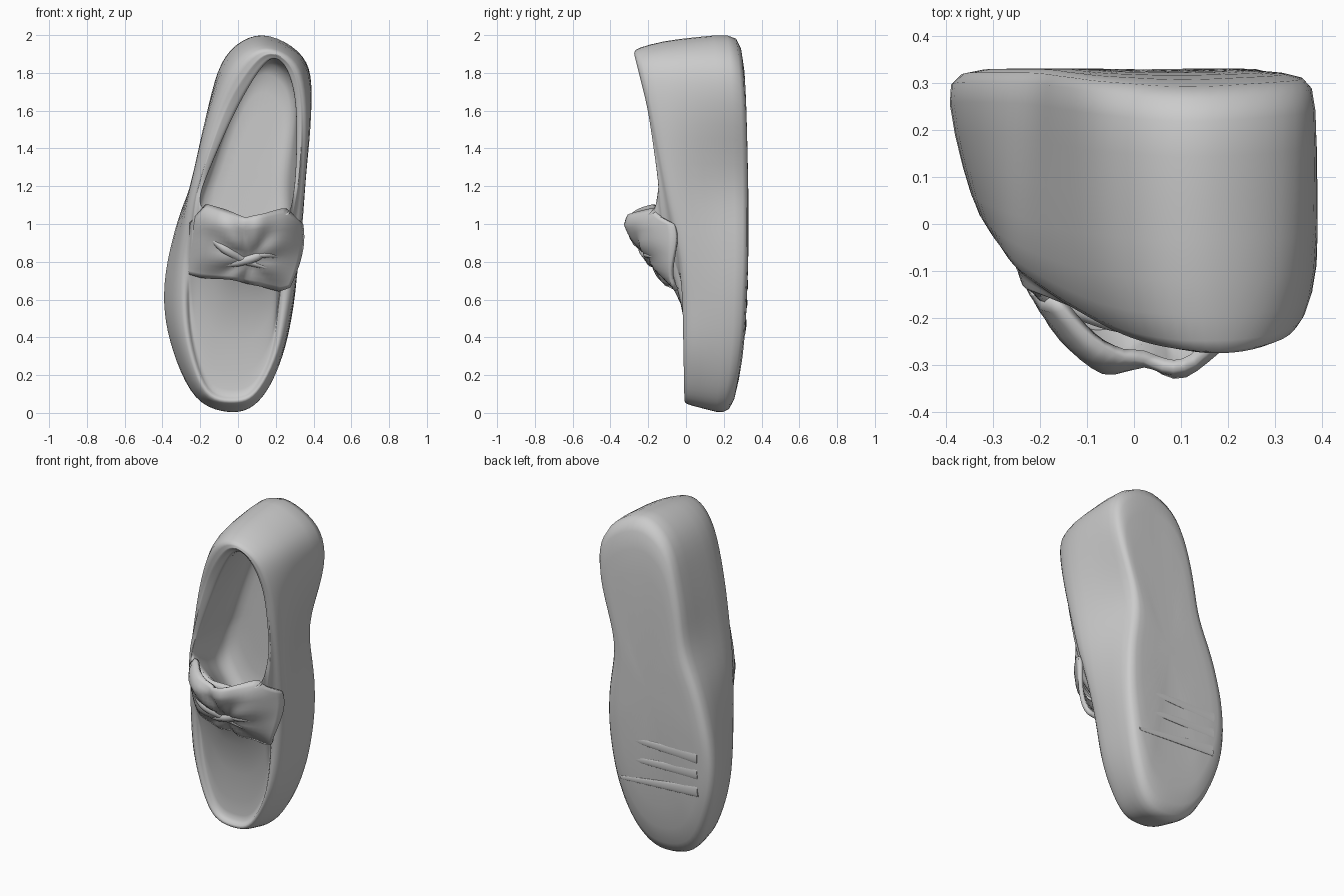
import bpy, math
from mathutils import Vector

if "Cube" in bpy.data.objects:
    bpy.data.objects.remove(bpy.data.objects["Cube"])


def interp(table, t):
    """Linear lookup in a short list of (key, value) pairs."""
    if t <= table[0][0]:
        return table[0][1]
    for (a, va), (b, vb) in zip(table, table[1:]):
        if t <= b:
            return va + (vb - va) * (t - a) / (b - a)
    return table[-1][1]


def mix(p, q, t):
    return [(a[0] + (b[0] - a[0]) * t, a[1] + (b[1] - a[1]) * t) for a, b in zip(p, q)]


def scaled(p, s, cx, cz):
    return [(cx + (x - cx) * s, cz + (z - cz) * s) for x, z in p]


def smooth_loop(pts, n=3):
    """Closed Catmull-Rom loop through the outline points."""
    out, m = [], len(pts)
    for i in range(m):
        a, b, c, d = (Vector(pts[(i + k) % m]) for k in (-1, 0, 1, 2))
        for j in range(n):
            t = j / n
            out.append(0.5 * (2 * b + (c - a) * t + (2 * a - 5 * b + 4 * c - d) * t * t
                              + (3 * b - a - 3 * c + d) * t ** 3))
    return out


def make_object(name, verts, faces, levels=0):
    me = bpy.data.meshes.new(name)
    me.from_pydata(verts, [], faces)
    me.polygons.foreach_set("use_smooth", [True] * len(me.polygons))
    ob = bpy.data.objects.new(name, me)
    bpy.context.collection.objects.link(ob)
    if levels:
        ob.modifiers.new("smooth", "SUBSURF").levels = levels
        ob.modifiers["smooth"].render_levels = levels
    return ob


# Outlines (x, z): toe, up the right side, heel, down the left side
sole = [(-.02, -.01), (.13, .07), (.24, .3), (.305, .62), (.31, .92), (.275, 1.25), (.385, 1.65), (.35, 1.89),
        (.13, 2.015), (-.07, 1.9), (-.165, 1.6), (-.215, 1.3), (-.325, 1.02), (-.4, .68), (-.37, .38), (-.23, .07)]
shoulder = [(-.02, .035), (.11, .09), (.235, .32), (.295, .62), (.34, .92), (.37, 1.25), (.395, 1.65), (.34, 1.88),
            (.13, 1.975), (-.05, 1.87), (-.16, 1.6), (-.24, 1.28), (-.29, 1.02), (-.33, .68), (-.31, .38), (-.2, .09)]
crest = [(-.02, .05), (.1, .1), (.21, .32), (.265, .6), (.315, .92), (.35, 1.25), (.365, 1.62), (.31, 1.85),
         (.15, 1.93), (0, 1.85), (-.12, 1.6), (-.215, 1.25), (-.265, 1.02), (-.295, .68), (-.275, .38), (-.175, .1)]
seam = [(-.02, .085), (.085, .13), (.18, .32), (.22, .62), (.27, .94), (.325, 1.25), (.335, 1.62), (.285, 1.83),
        (.17, 1.905), (.06, 1.82), (-.07, 1.6), (-.205, 1.22), (-.24, 1.0), (-.26, .68), (-.24, .38), (-.155, .13)]
mouth = [(.05, 1.04), (.12, 1.04), (.2, 1.05), (.26, 1.07), (.285, 1.12), (.305, 1.3), (.305, 1.62), (.265, 1.8),
         (.2, 1.875), (.12, 1.82), (-.02, 1.58), (-.165, 1.25), (-.195, 1.15), (-.18, 1.09), (-.1, 1.06), (-.02, 1.04)]

# Depth (y) of each ring as a function of z
sole_y = [(0, .25), (.2, .29), (.4, .315), (.8, .33), (1.2, .33), (1.7, .318), (1.93, .305), (2, .29)]
low_y = [(z, y - .05) for z, y in sole_y]
mid_y = [(0, .12), (1, .1), (2, .05)]
shoulder_y = [(.05, .04), (.6, .02), (1, -.03), (1.3, -.07), (1.95, -.12)]
crest_y = [(.05, -.01), (.6, -.02), (.8, -.035), (1.05, -.09), (1.3, -.135), (1.6, -.195), (1.93, -.275)]
seam_y = [(.08, .022), (.6, .012), (.68, -.015), (1, -.13), (1.25, -.15), (1.6, -.2), (1.9, -.275)]
vamp_y = [(.6, .01), (.7, -.03), (.9, -.13), (1.1, -.15), (1.25, -.145), (1.6, -.195), (1.9, -.265)]
instep_y = [(.85, -.2), (1.05, -.16), (1.25, -.14), (1.6, -.19), (1.88, -.26)]
mouth_y = [(1.04, -.25), (1.1, -.17), (1.25, -.135), (1.6, -.18), (1.88, -.25)]
lining_y = [(z, y + .06) for z, y in mouth_y]

# Shoe body: rings lofted from the sole, up the wall, over the vamp, into the mouth
insole = mix(mouth, sole, .4)
rings = [
    (scaled(sole, .35, .02, 1), sole_y), (scaled(sole, .7, .01, 1), sole_y), (scaled(sole, .955, 0, 1), sole_y),
    (sole, low_y), (mix(sole, shoulder, .55), mid_y), (shoulder, shoulder_y), (crest, crest_y),
    (mix(crest, seam, .65), crest_y), (seam, seam_y), (mix(seam, mouth, .06), seam_y),
    (mix(seam, mouth, .55), vamp_y), (mix(seam, mouth, .8), instep_y), (mouth, mouth_y),
    (scaled(mouth, 1.02, .1, 1.4), lining_y), (scaled(insole, .92, .08, 1.35), [(0, .13)]),
    (scaled(insole, .82, .08, 1.35), [(0, .2)]), (scaled(insole, .4, .08, 1.35), [(0, .2)])]
verts, faces = [], []
for outline, depth in rings:
    verts += [(p.x, interp(depth, p.y), p.y) for p in smooth_loop(outline)]
n = len(verts) // len(rings)
for r in range(len(rings) - 1):
    for i in range(n):
        j = (i + 1) % n
        faces.append((r * n + i, (r + 1) * n + i, (r + 1) * n + j, r * n + j))
faces.append(list(range(n)))
faces.append(list(range(len(verts) - 1, len(verts) - n - 1, -1)))
make_object("shoe_body", verts, faces, 1)

# Bow band: pleated dome over the instep, gathered at a knot
ridge = [(.62, -.03), (.7, -.11), (.8, -.2), (.9, -.265), (1, -.31), (1.05, -.29), (1.1, -.21)]
KX, KZ = .06, .82


def band_y(x, z):
    u = (x - .03) / .31
    edge = -.02 - .03 * u
    y = edge + (interp(ridge, z) - edge) * (1 - min(1, abs(u)) ** 2.6)
    r, ang = math.hypot(x - KX, z - KZ), math.atan2(z - KZ, x - KX)
    return y + .016 * math.cos(7 * ang) * min(r / .12, 1) * (1 - abs(u)) + .03 * math.exp(-(r / .08) ** 2)


NU, NV = 28, 16
verts, faces = [], []
for a in range(NU + 1):
    s = a / NU
    bottom = interp([(0, .74), (.15, .72), (.45, .71), (.9, .65), (1, .67)], s)
    top = interp([(0, 1.0), (.15, 1.1), (.5, 1.03), (.85, 1.08), (1, 1.0)], s)
    for b in range(NV + 1):
        v = b / NV
        left, right = -.27 + .02 * v, .275 + .065 * math.sin(v * 2)
        x, z = left + (right - left) * s, bottom + (top - bottom) * v
        verts.append((x, band_y(x, z), z))
for a in range(NU):
    for b in range(NV):
        k = a * (NV + 1) + b
        faces.append((k, k + NV + 1, k + NV + 2, k + 1))
band = make_object("bow_band", verts, faces)
thick = band.modifiers.new("thickness", "SOLIDIFY")
thick.thickness, thick.offset = .025, 0


# Bow folds: soft tapered ridges crossing at the knot
def fold(name, pts, radius):
    cu = bpy.data.curves.new(name, "CURVE")
    cu.dimensions, cu.bevel_depth, cu.bevel_resolution = "3D", radius, 3
    sp = cu.splines.new("BEZIER")
    sp.bezier_points.add(len(pts) - 1)
    for i, (bp, (x, z)) in enumerate(zip(sp.bezier_points, pts)):
        bp.co = (x, band_y(x, z) - .004, z)
        bp.handle_left_type = bp.handle_right_type = "AUTO"
        bp.radius = .35 if i in (0, len(pts) - 1) else 1
    bpy.context.collection.objects.link(bpy.data.objects.new(name, cu))


fold("bow_fold_upper", [(-.17, .95), (-.07, .87), (.04, .81), (.15, .77)], .026)
fold("bow_fold_lower", [(-.1, .78), (.0, .8), (.1, .83), (.2, .9)], .026)
fold("bow_fold_right", [(.05, .82), (.14, .84), (.23, .82)], .02)

# Flex creases: low tapered ridges across the ball of the sole
for i, (z, tilt) in enumerate([(.45, .1), (.57, .05), (.68, 0)]):
    bpy.ops.mesh.primitive_cone_add(vertices=16, radius1=.035, radius2=.01, depth=.52,
                                    location=(-.04, interp(sole_y, z) - .005, z),
                                    rotation=(0, math.pi / 2 + tilt, 0))
    ob = bpy.context.object
    ob.name = f"sole_crease_{i + 1}"
    ob.scale = (1, .25, 1)
    bpy.ops.object.shade_smooth_by_angle()
